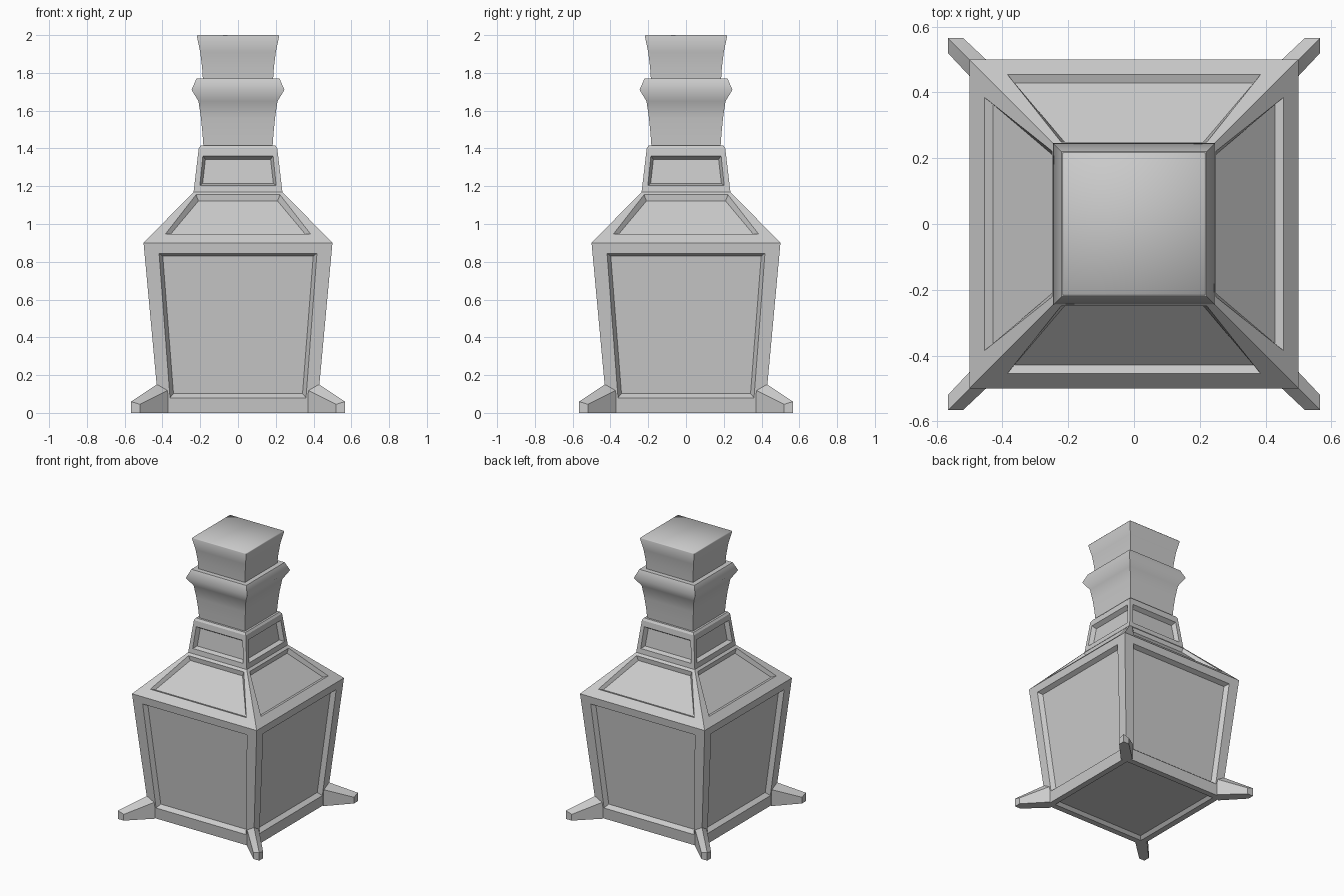
import bpy, bmesh, math
from mathutils import Vector

if "Cube" in bpy.data.objects:
    bpy.data.objects.remove(bpy.data.objects["Cube"])


def square_loft(profile):
    """Stack square rings (half width, z) into a closed bmesh; also return side faces per segment."""
    bm = bmesh.new()
    rings = [[bm.verts.new((sx * h, sy * h, z))
              for sx, sy in ((-1, -1), (1, -1), (1, 1), (-1, 1))] for h, z in profile]
    segments = []
    for a, b in zip(rings, rings[1:]):
        segments.append([bm.faces.new((a[i], a[(i + 1) % 4], b[(i + 1) % 4], b[i]))
                         for i in range(4)])
    bottom = bm.faces.new(rings[0][::-1])
    bm.faces.new(rings[-1])
    bm.normal_update()
    return bm, segments, bottom


def finish(bm, name, angle):
    bmesh.ops.recalc_face_normals(bm, faces=bm.faces[:])
    mesh = bpy.data.meshes.new(name)
    bm.to_mesh(mesh)
    bm.free()
    obj = bpy.data.objects.new(name, mesh)
    bpy.context.collection.objects.link(obj)
    bpy.ops.object.select_all(action='DESELECT')
    obj.select_set(True)
    bpy.context.view_layer.objects.active = obj
    bpy.ops.object.shade_smooth_by_angle(angle=math.radians(angle))
    return obj


def recess(bm, face, low, high, panel, rim, depth):
    """Sink a trapezoid panel (bottom half width, z, top half width, z) into a side face."""
    wb, zb, wt, zt = panel
    n = face.normal
    out = Vector((round(n.x), round(n.y), 0)) if abs(n.z) < 0.5 else \
        Vector((n.x, n.y, 0)).normalized()
    side = Vector((-out.y, out.x, 0))
    bmesh.ops.inset_individual(bm, faces=[face], thickness=0.02)
    mid = face.calc_center_median().z
    for v in face.verts:
        w, z = (wt, zt) if v.co.z > mid else (wb, zb)
        t = (z - low[1]) / (high[1] - low[1])
        h = low[0] + t * (high[0] - low[0])
        s = math.copysign(w, v.co.dot(side))
        v.co = out * h + side * s + Vector((0, 0, z))
    bm.normal_update()
    bmesh.ops.inset_individual(bm, faces=[face], thickness=rim, depth=-depth)


# Bottle: body, shoulder and neck with sunken panels on all four sides
bottle_profile = [(0.417, 0), (0.5, 0.9), (0.235, 1.17), (0.208, 1.40), (0.198, 1.415)]
panels = [((0.36, 0.08, 0.418, 0.845), 0.027, 0.03),
          ((0.385, 0.946, 0.222, 1.155), 0.025, 0.025),
          ((0.202, 1.205, 0.186, 1.36), 0.02, 0.03)]
bm, segments, bottom = square_loft(bottle_profile)
for i, (panel, rim, depth) in enumerate(panels):
    for face in segments[i]:
        recess(bm, face, bottle_profile[i], bottle_profile[i + 1], panel, rim, depth)

# Shallow hollow under the base
bmesh.ops.inset_individual(bm, faces=[bottom], thickness=0.06)
bmesh.ops.inset_individual(bm, faces=[bottom], thickness=0.03, depth=-0.02)
finish(bm, "bottle", 20)

# Stopper: flared collar and cap
bm, _, _ = square_loft([(0.183, 1.41), (0.188, 1.48), (0.196, 1.56), (0.209, 1.65),
                        (0.246, 1.71), (0.220, 1.77), (0.186, 1.77), (0.190, 1.83),
                        (0.200, 1.91), (0.218, 1.995), (0.214, 2.0)])
finish(bm, "stopper", 56)

# Four wedge feet pointing out along the diagonals
for i, (sx, sy) in enumerate(((-1, -1), (1, -1), (1, 1), (-1, 1))):
    bm = bmesh.new()
    half = [(0.40, 0.40, 0.17), (0.37, 0.425, 0.12), (0.37, 0.425, 0),
            (0.566, 0.566, 0.06), (0.52, 0.566, 0.045), (0.52, 0.566, 0), (0.566, 0.566, 0)]
    points = set(half) | {(y, x, z) for x, y, z in half}
    verts = [bm.verts.new((sx * x, sy * y, z)) for x, y, z in sorted(points)]
    bmesh.ops.convex_hull(bm, input=verts)
    bmesh.ops.dissolve_limit(bm, angle_limit=0.01, verts=bm.verts[:], edges=bm.edges[:])
    finish(bm, f"foot_{i + 1}", 25)
